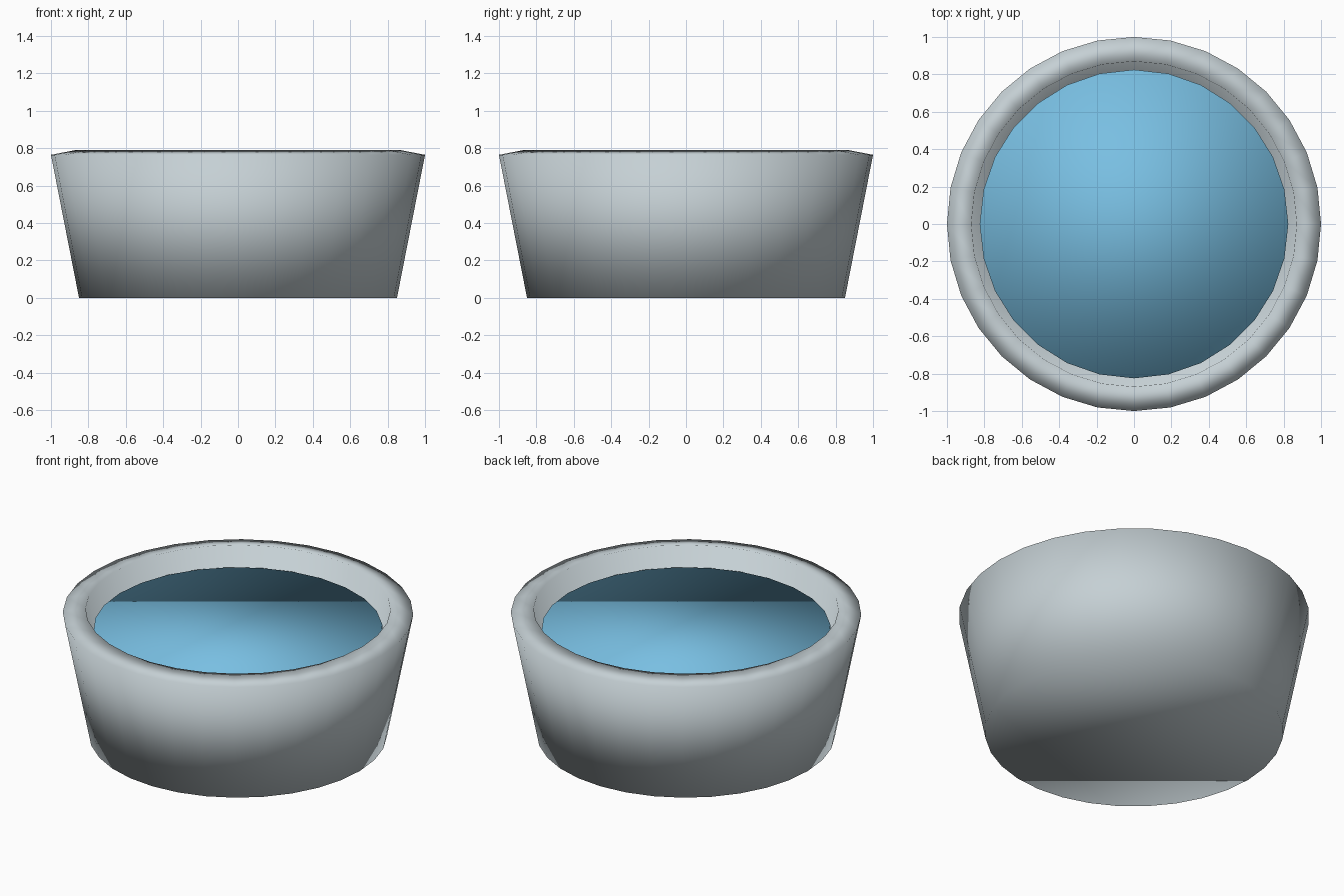
import bpy, bmesh
from math import sin, cos, tau

cube = bpy.data.objects.get("Cube")
if cube:
    bpy.data.objects.remove(cube, do_unlink=True)


def material(name, color):
    mat = bpy.data.materials.new(name)
    mat.use_nodes = True
    mat.diffuse_color = (*color, 1)
    mat.node_tree.nodes["Principled BSDF"].inputs["Base Color"].default_value = (*color, 1)
    return mat


def lathe(name, profile, sides, mat):
    """Revolve (radius, height) points around z and cap both ends."""
    bm = bmesh.new()
    rings = [[bm.verts.new((r * cos(tau * i / sides), r * sin(tau * i / sides), z))
              for i in range(sides)] for r, z in profile]
    for low, high in zip(rings, rings[1:]):
        for i in range(sides):
            j = (i + 1) % sides
            bm.faces.new((low[i], low[j], high[j], high[i]))
    bm.faces.new(rings[0][::-1])
    bm.faces.new(rings[-1])
    for face in bm.faces:
        face.smooth = True
    mesh = bpy.data.meshes.new(name)
    bm.to_mesh(mesh)
    bm.free()
    mesh.materials.append(mat)
    obj = bpy.data.objects.new(name, mesh)
    bpy.context.collection.objects.link(obj)
    return obj


metal = material("pale_grey", (0.56, 0.63, 0.66))
blue = material("water_blue", (0.19, 0.52, 0.76))

# Flared bowl: outer wall, sloping rim, inner wall and floor
lathe("bowl", [(0.85, 0), (1, 0.765), (0.87, 0.79), (0.78, 0.1)], 32, metal)

# Water filling the bowl
lathe("water", [(0.825, 0.5), (0.825, 0.67)], 28, blue)
